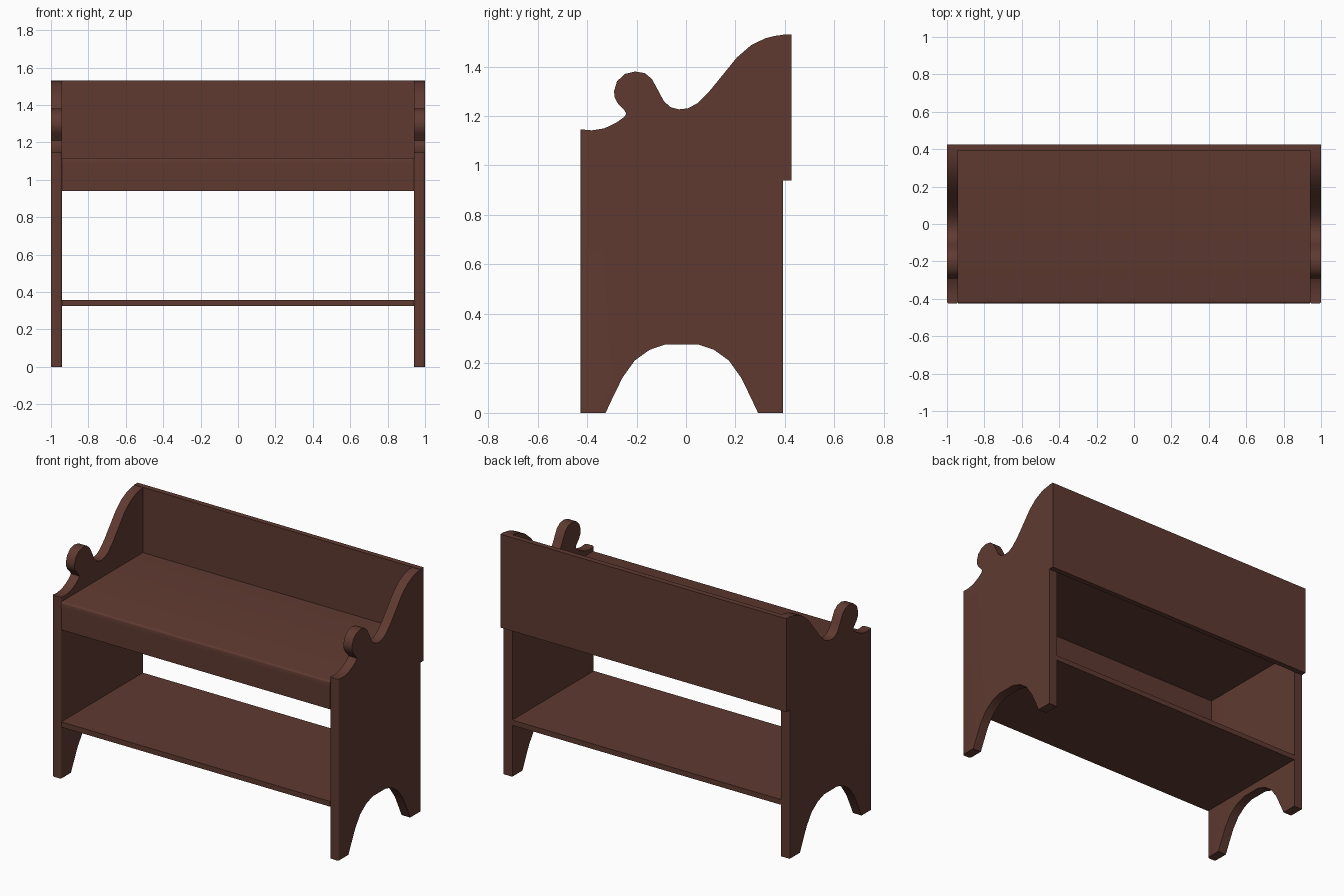
import bpy, bmesh, math

if "Cube" in bpy.data.objects:
    bpy.data.objects.remove(bpy.data.objects["Cube"])

wood = bpy.data.materials.new("dark brown wood")
wood.diffuse_color = (0.114, 0.042, 0.030, 1)
wood.use_nodes = True
wood.node_tree.nodes["Principled BSDF"].inputs["Base Color"].default_value = wood.diffuse_color

FRONT, BACK_IN, BACK = -0.426, 0.392, 0.426
INNER = 0.94


def finish(name, bm):
    bmesh.ops.recalc_face_normals(bm, faces=bm.faces[:])
    mesh = bpy.data.meshes.new(name)
    bm.to_mesh(mesh)
    bm.free()
    mesh.materials.append(wood)
    ob = bpy.data.objects.new(name, mesh)
    bpy.context.collection.objects.link(ob)
    bpy.context.view_layer.objects.active = ob
    ob.select_set(True)
    bpy.ops.object.shade_smooth_by_angle(angle=math.radians(35))
    ob.select_set(False)
    return ob


def extrude_profile(name, points, x0, x1, round_edge=None, radius=0.012):
    """Extrude a (y, z) outline along x, rounding the edges picked by a rule."""
    bm = bmesh.new()
    face = bm.faces.new([bm.verts.new((x0, y, z)) for y, z in points])
    ext = bmesh.ops.extrude_face_region(bm, geom=[face])["geom"]
    new = [v for v in ext if isinstance(v, bmesh.types.BMVert)]
    bmesh.ops.translate(bm, verts=new, vec=(x1 - x0, 0, 0))
    if round_edge:
        edges = [e for e in bm.edges if round_edge(*[v.co for v in e.verts])]
        bmesh.ops.bevel(bm, geom=edges, offset=radius, segments=3,
                        profile=0.5, affect='EDGES')
    return finish(name, bm)


def board(name, y0, y1, z0, z1, half, round_edge=None):
    pts = [(y0, z0), (y1, z0), (y1, z1), (y0, z1)]
    return extrude_profile(name, pts, -half, half, round_edge)


# Side panel outline: scrolled top from front to back
top = [(FRONT, 1.146), (-.38, 1.142), (-.33, 1.15), (-.28, 1.174),
       (-.25, 1.196), (-.241, 1.21), (-.25, 1.224), (-.275, 1.25),
       (-.288, 1.275), (-.291, 1.3), (-.279, 1.34), (-.247, 1.37),
       (-.206, 1.38), (-.166, 1.373), (-.138, 1.35), (-.113, 1.304),
       (-.089, 1.259), (-.061, 1.235), (-.028, 1.227), (.008, 1.231),
       (.045, 1.251), (.093, 1.298), (.15, 1.368), (.206, 1.437),
       (.263, 1.486), (.32, 1.514), (.36, 1.524), (BACK_IN, 1.528)]

# Arched cut-out between the feet
half_arch = [(.308, 0), (.28, .06), (.24, .142), (.19, .212),
             (.13, .255), (.065, .277)]
mid = -0.017
arch = [(mid + d, z) for d, z in half_arch] + \
       [(mid - d, z) for d, z in reversed(half_arch)]
outline = top + [(BACK_IN, 0)] + arch + [(FRONT, 0)]


def front_vertical(a, b):
    return a.y < -0.42 and b.y < -0.42 and abs(a.z - b.z) > 0.5


for name, s in (("left_side", -1), ("right_side", 1)):
    extrude_profile(name, outline, s * INNER, s * 1.0, front_vertical)


def front_top(a, b):
    return a.y < -0.4 and b.y < -0.4 and min(a.z, b.z) > 1.1


# Seat, apron, back rest and lower shelf
board("seat", -0.424, BACK_IN, 1.08, 1.117, INNER, front_top)
board("front_apron", -0.422, -0.388, 0.94, 1.08, INNER)
board("back_rest", BACK_IN, BACK, 0.94, 1.53, 1.0)
board("lower_shelf", -0.422, BACK_IN, 0.325, 0.358, INNER)
